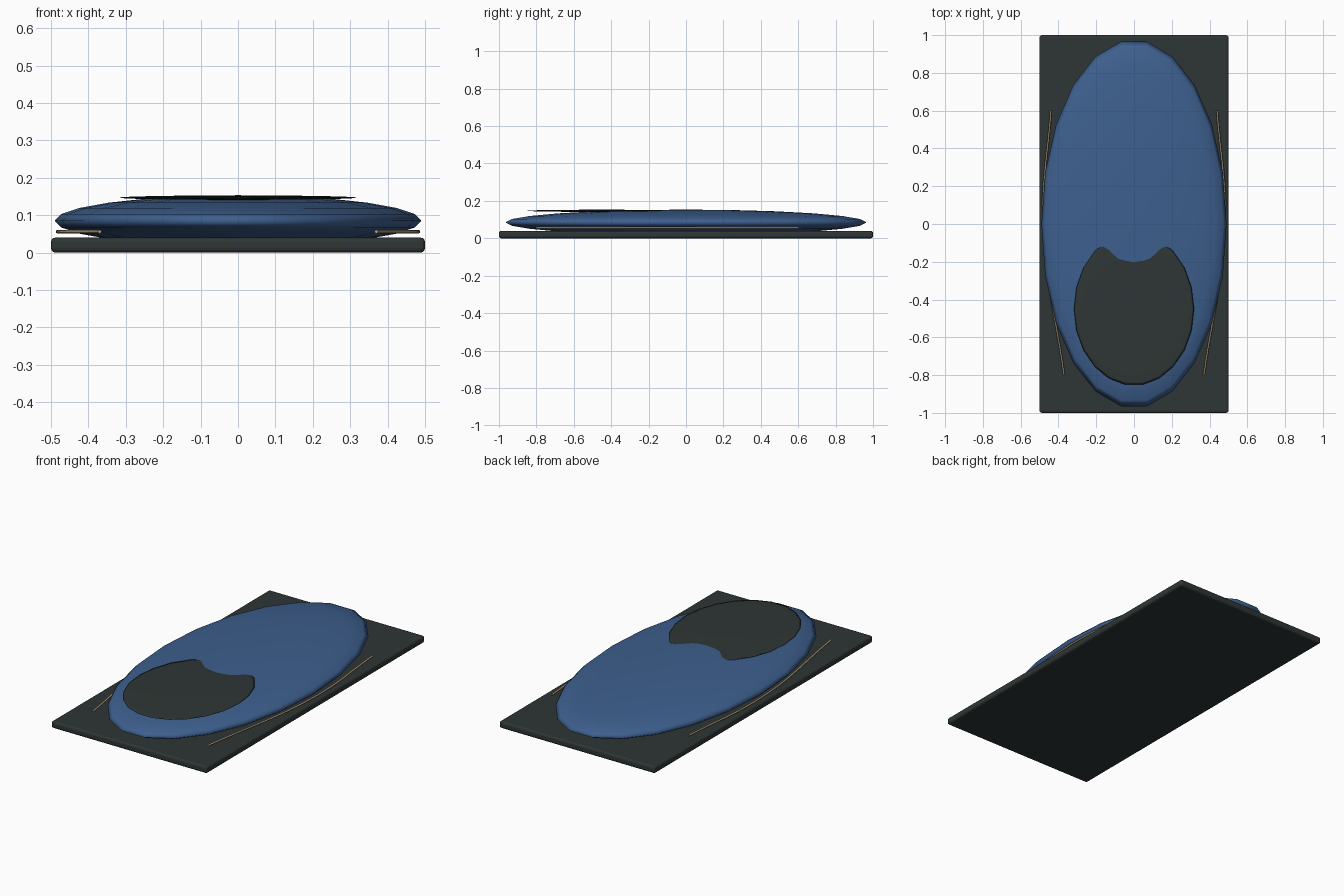
import bpy, math
from mathutils import Matrix

if "Cube" in bpy.data.objects:
    bpy.data.objects.remove(bpy.data.objects["Cube"])


def material(name, rgb):
    m = bpy.data.materials.new(name)
    m.diffuse_color = (*rgb, 1)
    m.use_nodes = True
    m.node_tree.nodes["Principled BSDF"].inputs["Base Color"].default_value = m.diffuse_color
    return m


dark = material("dark_grey", (0.027, 0.037, 0.035))
blue = material("blue", (0.047, 0.115, 0.27))
tan = material("tan", (0.5, 0.38, 0.22))


def flat_ellipsoid(name, centre, radii, mat):
    """Squashed 22-sided sphere with a vertex on the x axis."""
    bpy.ops.mesh.primitive_uv_sphere_add(segments=22, ring_count=12, radius=1)
    ob = bpy.context.object
    ob.name = name
    ob.data.transform(Matrix.Translation(centre) @ Matrix.Diagonal((*radii, 1))
                      @ Matrix.Rotation(math.pi / 2, 4, 'Z'))
    ob.data.materials.append(mat)
    bpy.ops.object.shade_smooth()
    return ob


# Base board with softened edges
bpy.ops.mesh.primitive_cube_add(size=1, location=(0, 0, 0.02))
base = bpy.context.object
base.name = "base_board"
base.scale = (1, 2, 0.04)
bpy.ops.object.transform_apply(location=False, rotation=False, scale=True)
bev = base.modifiers.new("bevel", 'BEVEL')
bev.width = 0.012
bev.segments = 3
base.data.materials.append(dark)

# Cushion body and the dark pad lying over its front half
flat_ellipsoid("body", (0, 0, 0.085), (0.49, 0.975, 0.0685), blue)
flat_ellipsoid("front_pad", (0, -0.45, 0.147), (0.318, 0.405, 0.006), dark)

# Thin curved side piping, one per side
for side, label in ((-1, "left"), (1, "right")):
    cu = bpy.data.curves.new(label + "_piping", 'CURVE')
    cu.dimensions = '3D'
    cu.bevel_depth = 0.005
    cu.bevel_resolution = 2
    cu.use_fill_caps = True
    sp = cu.splines.new('BEZIER')
    sp.bezier_points.add(2)
    for p, (x, y) in zip(sp.bezier_points, ((0.44, 0.6), (0.481, 0.0), (0.37, -0.8))):
        p.co = (side * x, y, 0.056)
        p.handle_left_type = p.handle_right_type = 'AUTO'
    cu.materials.append(tan)
    bpy.context.collection.objects.link(bpy.data.objects.new(label + "_piping", cu))
